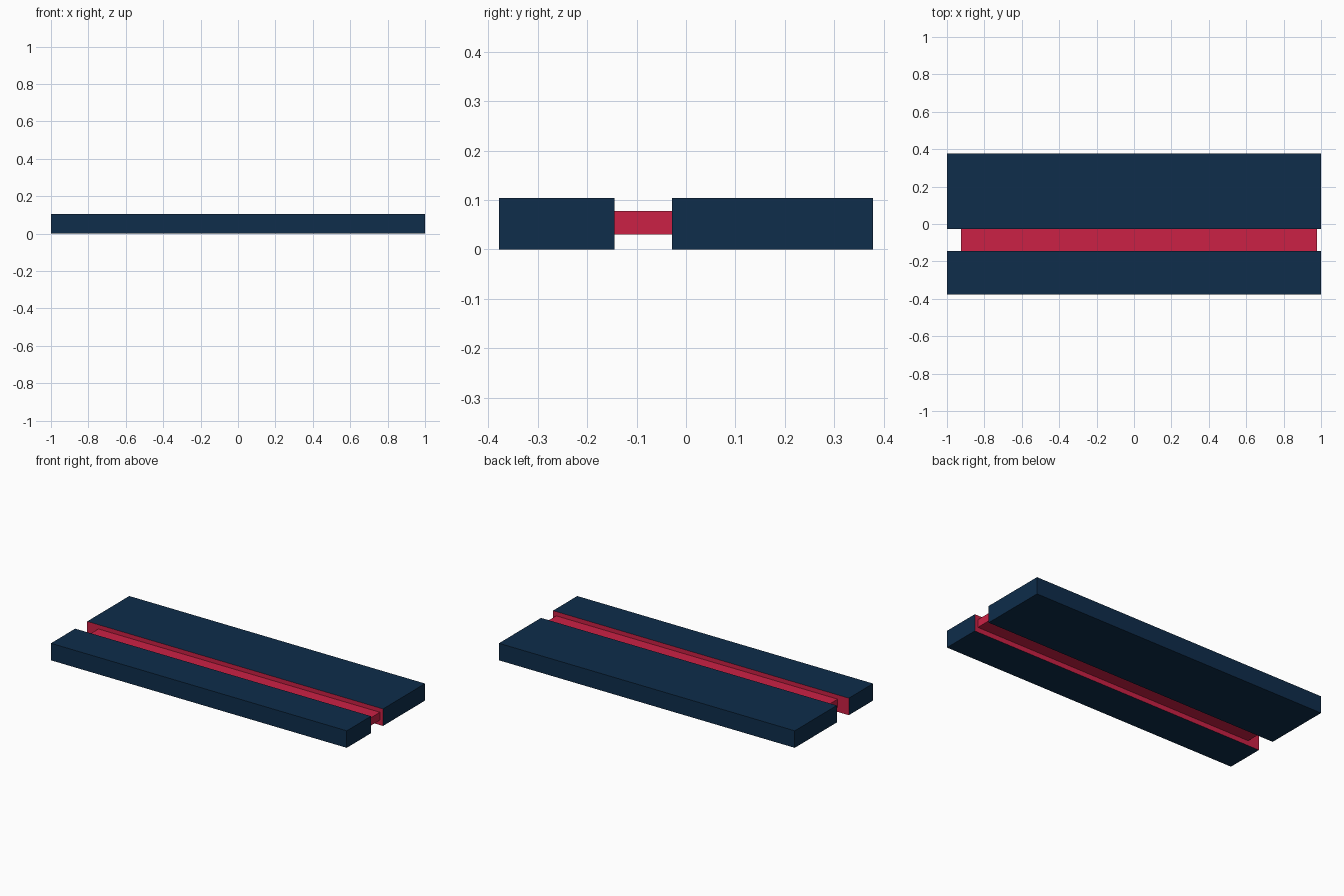
import bpy, bmesh

if "Cube" in bpy.data.objects:
    bpy.data.objects.remove(bpy.data.objects["Cube"])


def material(name, rgb):
    m = bpy.data.materials.new(name)
    m.diffuse_color = (*rgb, 1.0)
    m.use_nodes = True
    m.node_tree.nodes["Principled BSDF"].inputs["Base Color"].default_value = m.diffuse_color
    return m


navy = material("navy", (0.0044, 0.026, 0.070))
red = material("red", (0.60, 0.0152, 0.060))


def box(name, x, y, z, mats, inner=0):
    """Box from min/max ranges; faces pointing along inner*Y take the second material."""
    bm = bmesh.new()
    bmesh.ops.create_cube(bm, size=1)
    for v in bm.verts:
        v.co = [r[0] + (c + 0.5) * (r[1] - r[0]) for c, r in zip(v.co, (x, y, z))]
    bm.normal_update()
    for f in bm.faces:
        if inner and f.normal.y * inner > 0.9:
            f.material_index = 1
    me = bpy.data.meshes.new(name)
    bm.to_mesh(me)
    bm.free()
    for m in mats:
        me.materials.append(m)
    ob = bpy.data.objects.new(name, me)
    bpy.context.collection.objects.link(ob)
    return ob


groove = (-0.144, -0.028)

# Two planks, with red walls facing the groove
box("front_plank", (-1, 1), (-0.378, groove[0]), (0, 0.104), (navy, red), inner=1)
box("back_plank", (-1, 1), (groove[1], 0.378), (0, 0.104), (navy, red), inner=-1)

# Recessed connecting strip
box("groove_strip", (-0.925, 0.979), groove, (0.030, 0.078), (red,))
